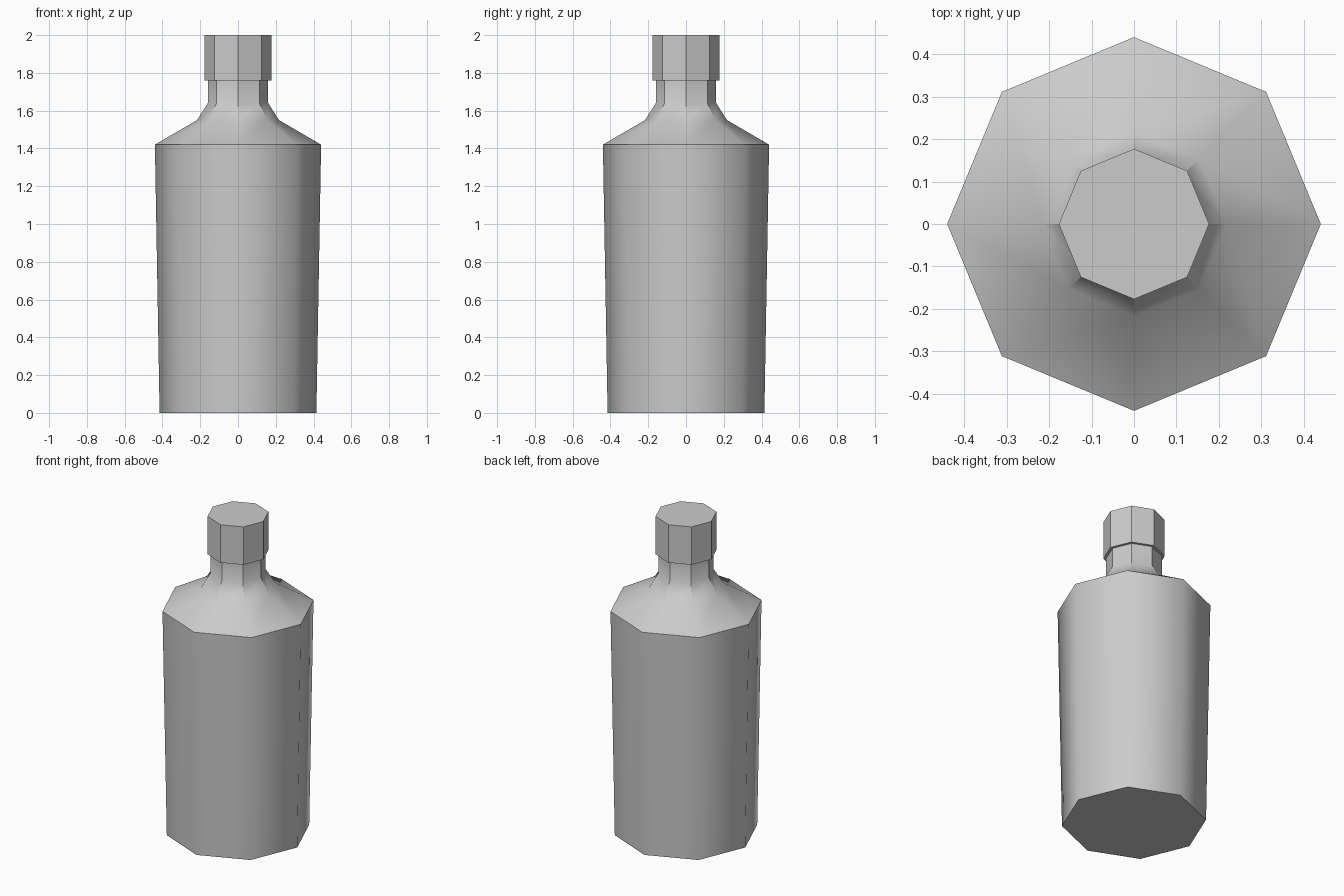
import bpy, bmesh
from math import cos, sin, pi

SIDES = 8

cube = bpy.data.objects.get("Cube")
if cube:
    bpy.data.objects.remove(cube, do_unlink=True)

grey = bpy.data.materials.new("plain grey")
grey.use_nodes = True
grey.diffuse_color = (0.6, 0.6, 0.6, 1)
grey.node_tree.nodes["Principled BSDF"].inputs["Base Color"].default_value = (0.6, 0.6, 0.6, 1)


def lathe(name, profile, smooth_below=0.0):
    """Closed octagonal solid from (radius, height) rings; uprights below a height are soft."""
    bm = bmesh.new()
    rings = [[bm.verts.new((r * cos(2 * pi * i / SIDES), r * sin(2 * pi * i / SIDES), z))
              for i in range(SIDES)] for r, z in profile]
    for low, high in zip(rings, rings[1:]):
        for i in range(SIDES):
            j = (i + 1) % SIDES
            bm.faces.new((low[i], low[j], high[j], high[i]))
    bm.faces.new(rings[0][::-1])
    bm.faces.new(rings[-1])
    bm.normal_update()
    for face in bm.faces:
        face.smooth = True
    for edge in bm.edges:
        a, b = edge.verts
        upright = abs(a.co.z - b.co.z) > 0.001
        if upright:
            edge.smooth = max(a.co.z, b.co.z) < smooth_below
        else:
            edge.smooth = edge.calc_face_angle() < 0.6
    mesh = bpy.data.meshes.new(name)
    bm.to_mesh(mesh)
    bm.free()
    mesh.materials.append(grey)
    obj = bpy.data.objects.new(name, mesh)
    bpy.context.collection.objects.link(obj)
    return obj


# Tapered body, sloping shoulder and faceted neck
lathe("bottle", [(0.415, 0), (0.44, 1.42), (0.217, 1.55), (0.16, 1.64), (0.16, 1.77)],
      smooth_below=1.6)

# Faceted cap
lathe("cap", [(0.177, 1.76), (0.177, 2.0)])
